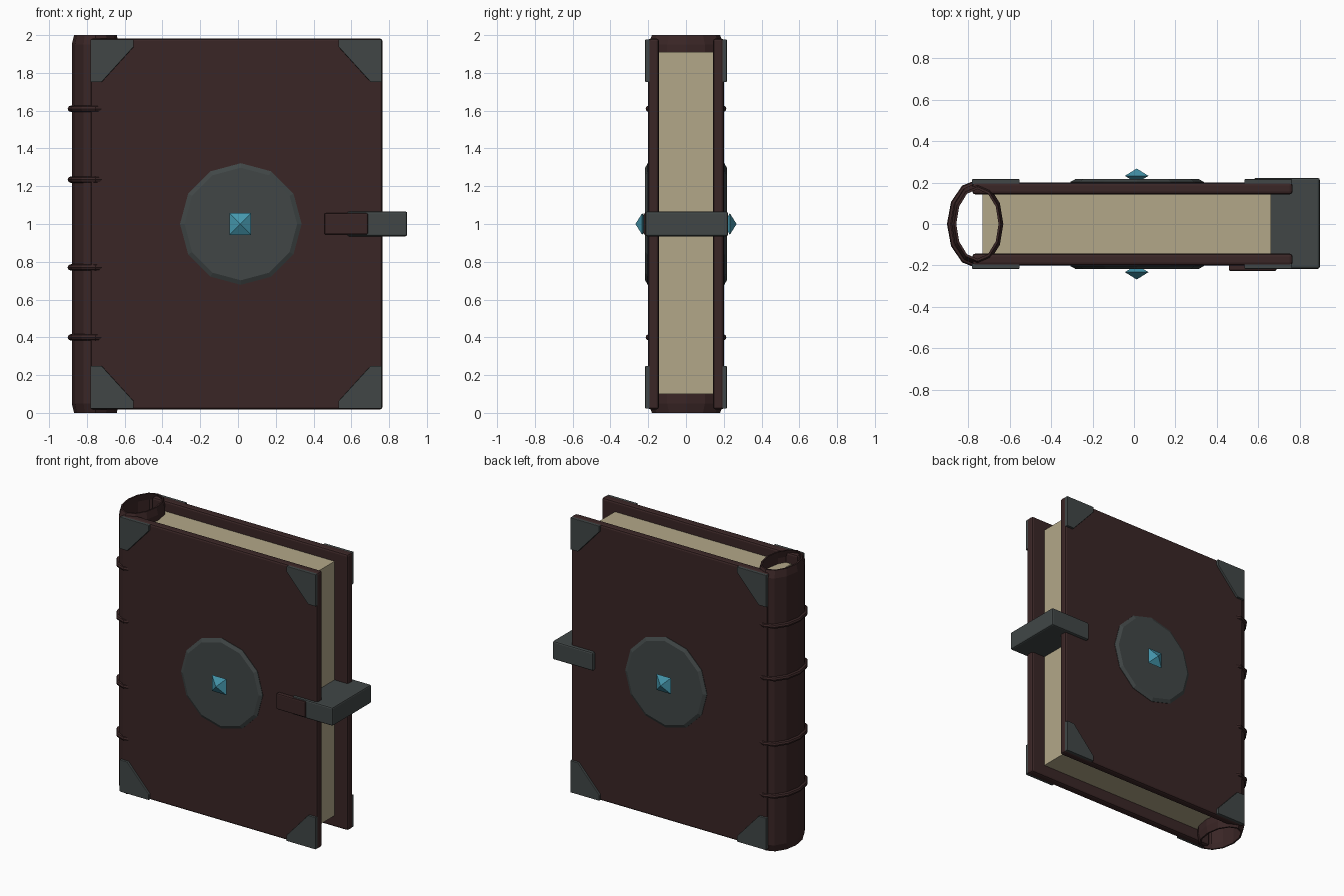
import bpy
import bmesh
from math import sin, cos, tau

if "Cube" in bpy.data.objects:
    bpy.data.objects.remove(bpy.data.objects["Cube"])


def material(name, rgb):
    m = bpy.data.materials.new(name)
    m.use_nodes = True
    m.diffuse_color = (*rgb, 1)
    m.node_tree.nodes["Principled BSDF"].inputs["Base Color"].default_value = (*rgb, 1)
    return m


LEATHER = material("dark brown leather", (0.042, 0.019, 0.019))
IRON = material("dark grey iron", (0.052, 0.062, 0.062))
PAPER = material("aged paper", (0.45, 0.39, 0.25))
GEM = material("teal gem", (0.06, 0.31, 0.42))

MID = 1.0           # half height of the book
SPINE_X = -0.755    # centre line of the spine
SIDES = 12


def finish(name, bm, mat, bevel=0.0):
    bmesh.ops.recalc_face_normals(bm, faces=bm.faces)
    mesh = bpy.data.meshes.new(name)
    bm.to_mesh(mesh)
    bm.free()
    mesh.materials.append(mat)
    ob = bpy.data.objects.new(name, mesh)
    bpy.context.collection.objects.link(ob)
    if bevel:
        mod = ob.modifiers.new("bevel", "BEVEL")
        mod.width = bevel
        mod.segments = 2
        mod.limit_method = "ANGLE"
    return ob


def box(name, x, y, z, mat, bevel=0.0):
    bm = bmesh.new()
    bmesh.ops.create_cube(bm, size=1)
    for v in bm.verts:
        for i, (lo, hi) in enumerate((x, y, z)):
            v.co[i] = lo if v.co[i] < 0 else hi
    return finish(name, bm, mat, bevel)


def loft(name, rings, mat, caps=True, closed=False, bevel=0.0):
    """Join equal rings of points with quads."""
    bm = bmesh.new()
    loops = [[bm.verts.new(p) for p in ring] for ring in rings]
    pairs = list(zip(loops, loops[1:]))
    if closed:
        pairs.append((loops[-1], loops[0]))
    for a, b in pairs:
        for i in range(len(a)):
            j = (i + 1) % len(a)
            bm.faces.new((a[i], a[j], b[j], b[i]))
    if caps:
        bm.faces.new(loops[0])
        bm.faces.new(loops[-1])
    return finish(name, bm, mat, bevel)


def oval(rx, ry, z):
    return [(SPINE_X + rx * cos(tau * i / SIDES), ry * sin(tau * i / SIDES), z)
            for i in range(SIDES)]


def disc(r, y):
    return [(0.015 + r * sin(tau * i / SIDES), y, MID + r * cos(tau * i / SIDES))
            for i in range(SIDES)]


def square(r, y):
    return [(0.013 + a * r, y, MID + b * r)
            for a, b in ((-1, -1), (1, -1), (1, 1), (-1, 1))]


# Page block
box("page_block", (-0.73, 0.66), (-0.144, 0.144), (0.1, 1.91), PAPER)

# Hollow spine with a tapered rim at both ends
outer = [oval(0.113, 0.18, 0), oval(0.125, 0.2, 0.05),
         oval(0.125, 0.2, 1.95), oval(0.113, 0.18, 2)]
inner = [oval(0.102, 0.168, 2), oval(0.112, 0.187, 1.95),
         oval(0.112, 0.187, 0.05), oval(0.102, 0.168, 0)]
loft("spine", outer + inner, LEATHER, caps=False, closed=True)

# Raised bands around the spine
for n, z in enumerate((0.4, 0.77, 1.235, 1.61)):
    rings = []
    for k in range(8):
        a = tau * k / 8
        d = 0.017 * cos(a)
        rings.append(oval(0.13 + d, 0.197 + d, z + 0.017 * sin(a)))
    loft(f"spine_band_{n + 1}", rings, LEATHER, caps=False, closed=True)

# Covers and their ornaments, front and back
CORNER = ((0, 0), (0.23, 0), (0.23, 0.04), (0.06, 0.227), (0, 0.227))
for side, s in (("front", -1), ("back", 1)):
    box(f"{side}_cover", (-0.78, 0.765), sorted((s * 0.143, s * 0.2)),
        (0.018, 1.982), LEATHER, 0.014)

    # Corner plates
    for hname, ex, dx in (("spine", -0.782, 1), ("edge", 0.762, -1)):
        for vname, ez, dz in (("lower", 0.022, 1), ("upper", 1.978, -1)):
            rings = [[(ex + dx * u, s * y, ez + dz * v) for u, v in CORNER]
                     for y in (0.19, 0.216)]
            loft(f"{side}_{vname}_{hname}_corner", rings, IRON, bevel=0.004)

    # Medallion
    loft(f"{side}_medallion",
         [disc(0.322, s * 0.195), disc(0.322, s * 0.203), disc(0.298, s * 0.216)], IRON)

    # Cut gem
    loft(f"{side}_gem",
         [square(0.02, s * 0.21), square(0.057, s * 0.232), square(0.001, s * 0.267)], GEM)

# Clasp and its strap
box("clasp", (0.578, 0.896), (-0.216, 0.222), (0.935, 1.066), IRON, 0.01)
box("clasp_strap", (0.457, 0.688), (-0.226, -0.19), (0.944, 1.057), LEATHER, 0.008)
